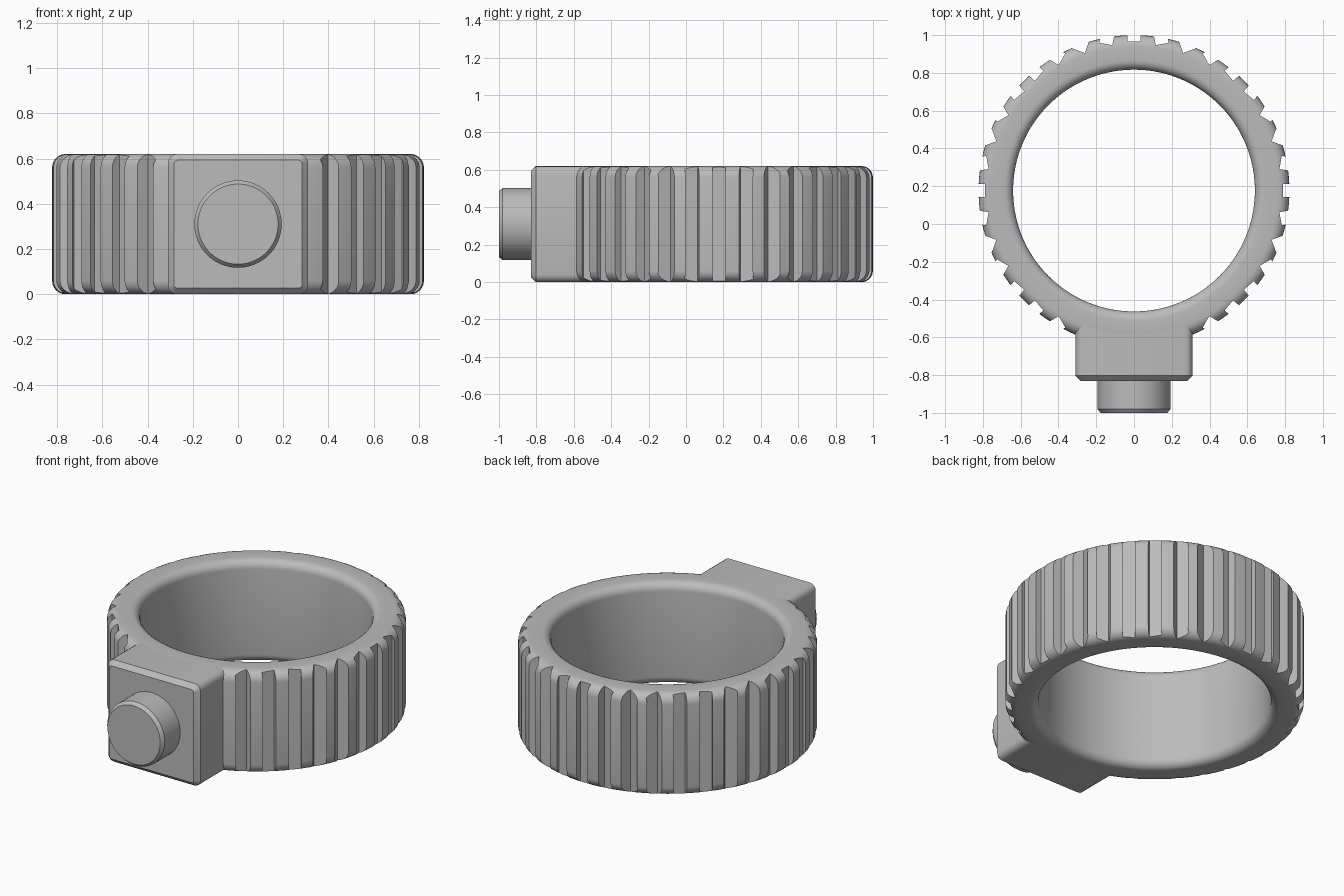
import bpy, bmesh, math
from mathutils import Matrix, Vector

cube = bpy.data.objects.get("Cube")
if cube:
    bpy.data.objects.remove(cube, do_unlink=True)

HEIGHT, CENTRE_Y = 0.62, 0.177
OUTER, INNER = 0.823, 0.64

grey = bpy.data.materials.new("plain_grey")
grey.use_nodes = True
colour = (0.5, 0.5, 0.5, 1)
grey.diffuse_color = colour
grey.node_tree.nodes["Principled BSDF"].inputs["Base Color"].default_value = colour


def add_object(name, bm):
    bmesh.ops.recalc_face_normals(bm, faces=bm.faces)
    mesh = bpy.data.meshes.new(name)
    bm.to_mesh(mesh)
    bm.free()
    obj = bpy.data.objects.new(name, mesh)
    mesh.materials.append(grey)
    bpy.context.collection.objects.link(obj)
    return obj


def activate(obj):
    bpy.ops.object.select_all(action='DESELECT')
    obj.select_set(True)
    bpy.context.view_layer.objects.active = obj


def smooth(obj):
    activate(obj)
    bpy.ops.object.shade_smooth_by_angle(angle=math.radians(30))


def fillet(r, z, radius, start, steps):
    """Quarter-circle profile points, counter-clockwise from the start angle."""
    angles = [start + math.pi / 2 * i / steps for i in range(steps + 1)]
    return [(r + radius * math.cos(a), z + radius * math.sin(a)) for a in angles]


def lathe(name, profile, segments, matrix, closed=False):
    """Revolve (radius, height) points; open profiles get end caps."""
    bm = bmesh.new()
    rings = []
    for r, z in profile:
        angles = [math.tau * i / segments for i in range(segments)]
        rings.append([bm.verts.new((r * math.cos(a), r * math.sin(a), z)) for a in angles])
    pairs = list(zip(rings, rings[1:]))
    if closed:
        pairs.append((rings[-1], rings[0]))
    else:
        bm.faces.new(rings[0])
        bm.faces.new(rings[-1])
    for a, b in pairs:
        for i in range(segments):
            j = (i + 1) % segments
            bm.faces.new((a[i], a[j], b[j], b[i]))
    bm.transform(matrix)
    return add_object(name, bm)


# Ring with rounded rims
ro, ri = 0.06, 0.05
profile = (fillet(OUTER - ro, ro, ro, -math.pi / 2, 6)
           + fillet(OUTER - ro, HEIGHT - ro, ro, 0, 6)
           + fillet(INNER + ri, HEIGHT - ri, ri, math.pi / 2, 6)
           + fillet(INNER + ri, ri, ri, math.pi, 6))
ring = lathe("grip_ring", profile, 144, Matrix.Translation((0, CENTRE_Y, 0)), closed=True)

# Square grip grooves, twisted against their position around the ring
bm = bmesh.new()
for step in range(36):
    degrees = step * 10
    if abs(degrees - 270) < 25:
        continue
    a = math.radians(degrees)
    place = Matrix.Translation((OUTER * math.cos(a), CENTRE_Y + OUTER * math.sin(a), HEIGHT / 2))
    bmesh.ops.create_cube(bm, size=1, matrix=place @ Matrix.Rotation(-a, 4, 'Z')
                          @ Matrix.Diagonal((0.07, 0.07, 1, 1)))
cutter = add_object("groove_cutter", bm)
cutter.hide_render = True
cut = ring.modifiers.new("grooves", 'BOOLEAN')
cut.operation = 'DIFFERENCE'
cut.solver = 'EXACT'
cut.object = cutter
activate(ring)
bpy.ops.object.modifier_apply(modifier=cut.name)
bpy.data.objects.remove(cutter, do_unlink=True)
smooth(ring)

# Front block with rounded long edges and a chamfered face
front, back = -0.83, -0.54
bm = bmesh.new()
bmesh.ops.create_cube(bm, size=1, matrix=Matrix.Translation((0, (front + back) / 2, HEIGHT / 2))
                      @ Matrix.Diagonal((0.62, back - front, HEIGHT, 1)))
long_edges = [e for e in bm.edges
              if abs((e.verts[0].co - e.verts[1].co).normalized().y) > 0.9]
bmesh.ops.bevel(bm, geom=long_edges, offset=0.04, segments=4, profile=0.5, affect='EDGES')
rim = [e for e in bm.edges if all(v.co.y < front + 0.001 for v in e.verts)]
bmesh.ops.bevel(bm, geom=rim, offset=0.027, segments=1, affect='EDGES')
smooth(add_object("front_block", bm))

# Round knob
to_front = Matrix.Translation((0, front + 0.03, HEIGHT / 2)) @ Matrix.Rotation(math.pi / 2, 4, 'X')
knob = [(0.193, 0), (0.193, 0.18), (0.177, 0.2)]
smooth(lathe("front_knob", knob, 64, to_front))
